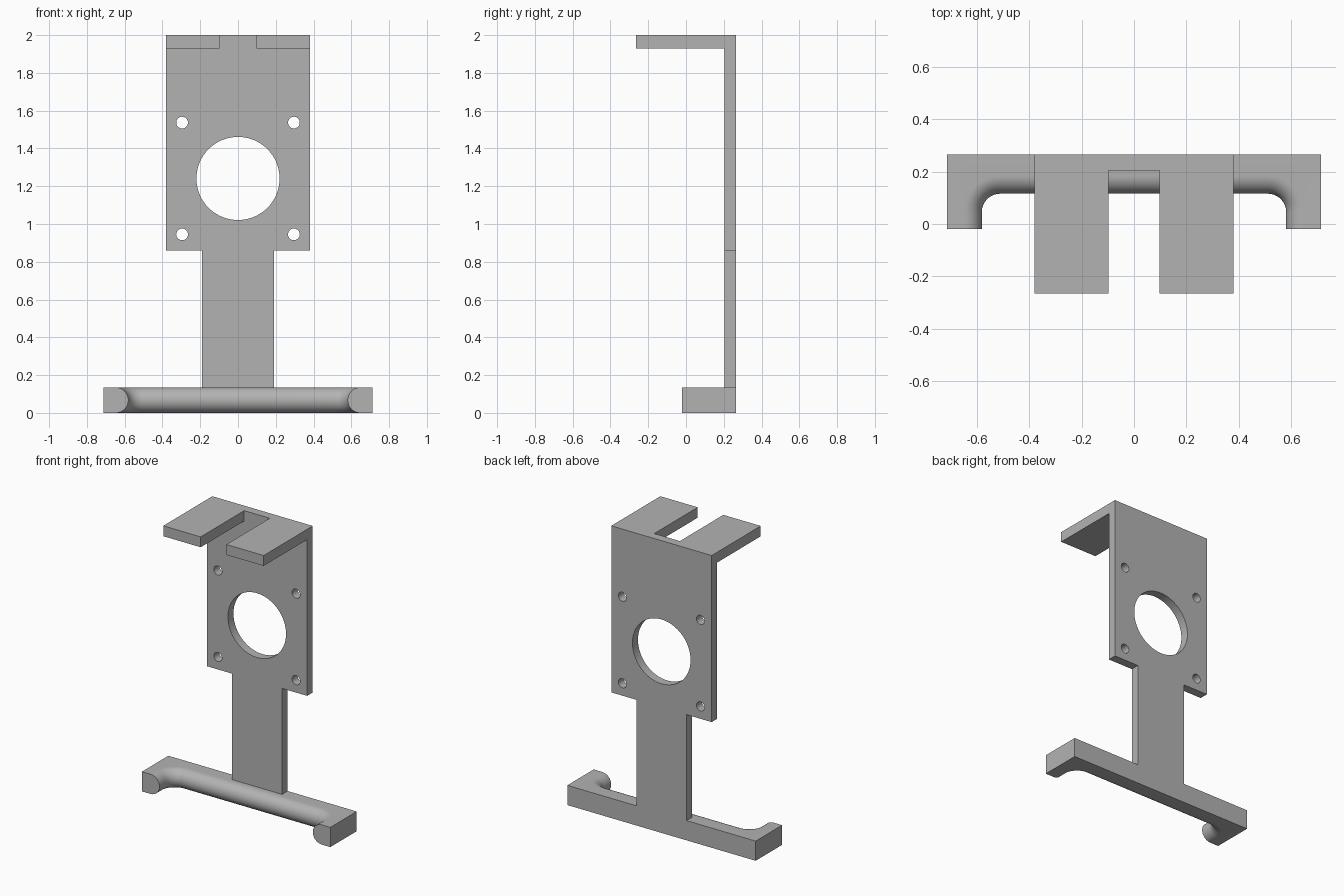
import bpy, bmesh, math

cube = bpy.data.objects.get("Cube")
if cube:
    bpy.data.objects.remove(cube, do_unlink=True)

grey = bpy.data.materials.new("plain_grey")
grey.use_nodes = True
colour = (0.45, 0.45, 0.45, 1)
grey.diffuse_color = colour
grey.node_tree.nodes["Principled BSDF"].inputs["Base Color"].default_value = colour

BACK, FACE = 0.265, 0.205        # rear and front of the upright plate
FRONT = -0.265                   # tips of the top prongs
BAR = 0.135                      # height of the foot bar


def loft(name, rings):
    """Closed solid skinned through rings of equal length."""
    bm = bmesh.new()
    rows = [[bm.verts.new(p) for p in ring] for ring in rings]
    for a, b in zip(rows, rows[1:]):
        for i in range(len(a)):
            j = (i + 1) % len(a)
            bm.faces.new((a[i], a[j], b[j], b[i]))
    bm.faces.new(rows[0][::-1])
    bm.faces.new(rows[-1])
    bmesh.ops.recalc_face_normals(bm, faces=bm.faces)
    mesh = bpy.data.meshes.new(name)
    bm.to_mesh(mesh)
    bm.free()
    mesh.materials.append(grey)
    ob = bpy.data.objects.new(name, mesh)
    bpy.context.collection.objects.link(ob)
    return ob


def slab(name, outline, y0, y1):
    """Extrude an x-z outline along y."""
    return loft(name, [[(x, y, z) for x, z in outline] for y in (y0, y1)])


def disc(x, z, r, n):
    return [(x + r * math.cos(math.tau * i / n), z + r * math.sin(math.tau * i / n))
            for i in range(n)]


def combine(target, tool, operation):
    mod = target.modifiers.new(operation, "BOOLEAN")
    mod.operation, mod.object, mod.solver = operation, tool, "EXACT"
    bpy.context.view_layer.objects.active = target
    bpy.ops.object.modifier_apply(modifier=mod.name)
    bpy.data.objects.remove(tool, do_unlink=True)


def smooth(ob):
    bpy.ops.object.select_all(action="DESELECT")
    ob.select_set(True)
    bpy.context.view_layer.objects.active = ob
    bpy.ops.object.shade_smooth_by_angle(angle=math.radians(30))


# Upright plate with its narrower stem
half = [(0.19, BAR), (0.19, 0.86), (0.38, 0.86), (0.38, 2)]
plate = slab("upright_plate", half + [(-x, z) for x, z in half[::-1]], FACE, BACK)

# Two prongs reaching forward from the top edge
for s in (-1, 1):
    prong = slab("prong", [(s * x, z) for x, z in
                 ((0.097, 1.929), (0.38, 1.929), (0.38, 2), (0.097, 2))], FRONT, FACE + 0.02)
    combine(plate, prong, "UNION")

# Central opening and four screw holes
holes = [(0, 1.241, 0.22, 96)]
holes += [(s * 0.296, z, 0.031, 32) for s in (-1, 1) for z in (0.945, 1.537)]
for x, z, r, n in holes:
    combine(plate, slab("hole_cutter", disc(x, z, r, n), FACE - 0.1, BACK + 0.1), "DIFFERENCE")
bm = bmesh.new()
bm.from_mesh(plate.data)
bmesh.ops.dissolve_limit(bm, angle_limit=0.01, verts=bm.verts, edges=bm.edges)
bm.to_mesh(plate.data)
bm.free()
smooth(plate)

# Foot bar: square outside, half-round inner side swept round both corners
R = BAR / 2
END, TIP = 0.713, -0.02
STEPS, TURN = 24, 16


def bar_ring(t):
    d = R * math.cos(t)
    x, y, r = 0.648 - d, 0.183 - d, 0.07 + R - d
    side = [(END, BACK), (END, TIP), (x, TIP)]
    for i in range(TURN + 1):
        a = math.pi / 2 * i / TURN
        side.append((x - r + r * math.cos(a), y - r + r * math.sin(a)))
    z = R + R * math.sin(t)
    return [(px, py, z) for px, py in side + [(-px, py) for px, py in side[::-1]]]


foot = loft("foot_bar", [bar_ring(math.pi * (i / STEPS - 0.5)) for i in range(STEPS + 1)])
smooth(foot)
